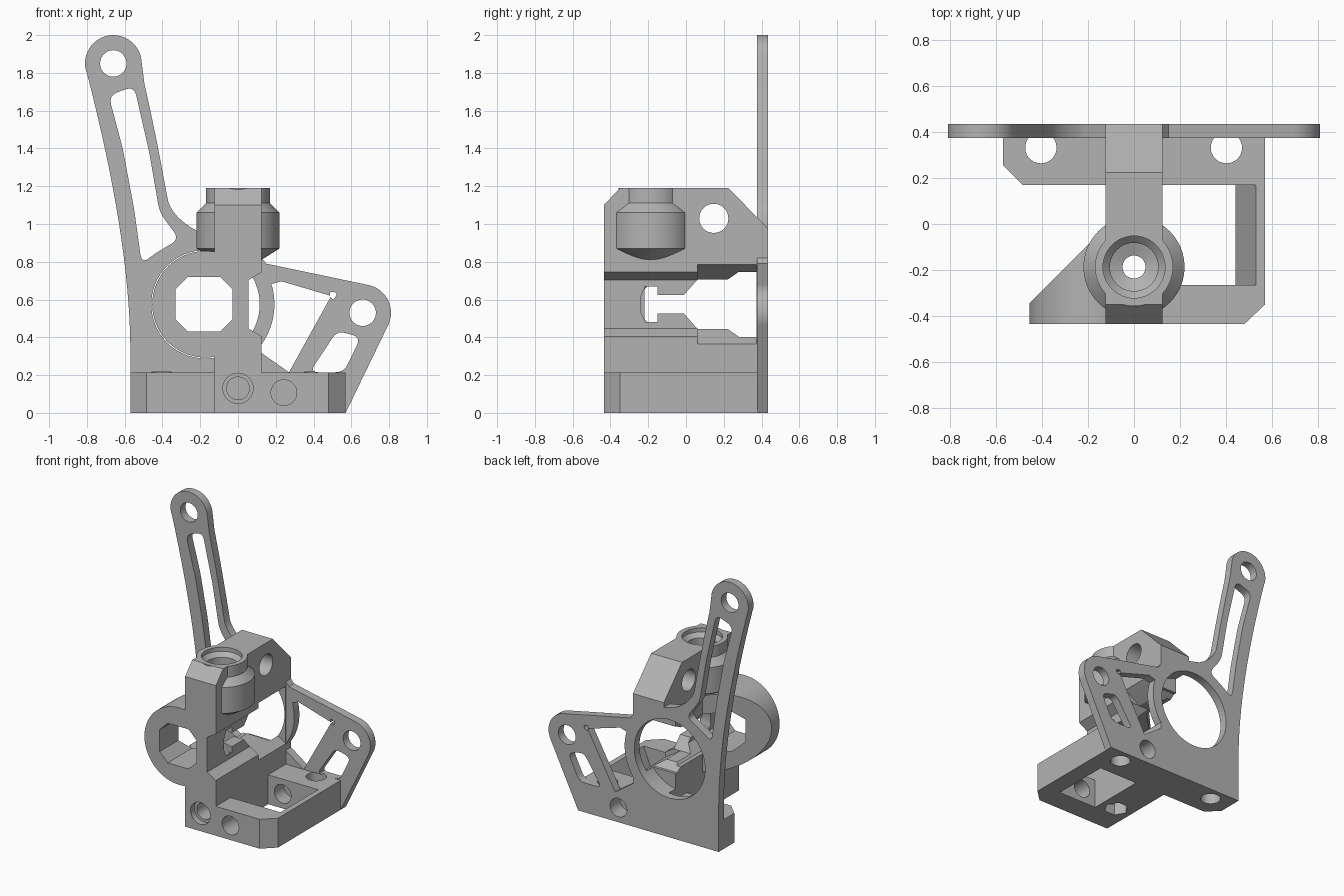
import bpy, bmesh, math

cube = bpy.data.objects.get("Cube")
if cube:
    bpy.data.objects.remove(cube, do_unlink=True)

grey = bpy.data.materials.new("plain grey")
grey.use_nodes = True
grey.diffuse_color = (0.45, 0.45, 0.45, 1)
grey.node_tree.nodes["Principled BSDF"].inputs["Base Color"].default_value = (0.45, 0.45, 0.45, 1)


def finish(bm, name):
    bmesh.ops.recalc_face_normals(bm, faces=bm.faces)
    mesh = bpy.data.meshes.new(name)
    bm.to_mesh(mesh)
    bm.free()
    mesh.materials.append(grey)
    obj = bpy.data.objects.new(name, mesh)
    bpy.context.collection.objects.link(obj)
    return obj


def prism(name, pts, axis, a, b):
    """Extrude a 2D outline along an axis from a to b."""
    place = {"x": lambda p, t: (t, p[0], p[1]),
             "y": lambda p, t: (p[0], t, p[1]),
             "z": lambda p, t: (p[0], p[1], t)}[axis]
    bm = bmesh.new()
    low = [bm.verts.new(place(p, a)) for p in pts]
    high = [bm.verts.new(place(p, b)) for p in pts]
    bm.faces.new(low)
    bm.faces.new(high)
    for i in range(len(pts)):
        j = (i + 1) % len(pts)
        bm.faces.new((low[i], low[j], high[j], high[i]))
    return finish(bm, name)


def arc(cx, cy, r, start=0, end=360, n=48):
    full = abs(end - start) == 360
    steps = n if full else n + 1
    angles = [math.radians(start + (end - start) * i / n) for i in range(steps)]
    return [(cx + r * math.cos(t), cy + r * math.sin(t)) for t in angles]


def lathe(name, cx, cy, profile, n=48):
    """Closed solid of revolution about a vertical axis."""
    bm = bmesh.new()
    rings = [[bm.verts.new((x, y, z)) for x, y in arc(cx, cy, r, n=n)] for r, z in profile]
    for lo, hi in zip(rings, rings[1:]):
        for i in range(n):
            j = (i + 1) % n
            bm.faces.new((lo[i], lo[j], hi[j], hi[i]))
    bm.faces.new(rings[0])
    bm.faces.new(rings[-1])
    return finish(bm, name)


def curve(p, q, r, n=10):
    """Quadratic curve from p to r, pulled towards q."""
    out = []
    for i in range(n + 1):
        t = i / n
        out.append(tuple((1 - t) ** 2 * a + 2 * t * (1 - t) * b + t * t * c
                         for a, b, c in zip(p, q, r)))
    return out


def rounded(pts, d, n=5):
    """Round the corners of an outline."""
    out = []
    for i, q in enumerate(pts):
        ends = []
        for o in (pts[i - 1], pts[(i + 1) % len(pts)]):
            f = min(0.45, d / math.dist(q, o))
            ends.append(tuple(a + (b - a) * f for a, b in zip(q, o)))
        out += curve(ends[0], q, ends[1], n) if n > 1 else ends
    return out


def cut(cutter, *targets):
    cutter.hide_render = True
    for obj in targets:
        mod = obj.modifiers.new("cut", "BOOLEAN")
        mod.operation = "DIFFERENCE"
        mod.solver = "EXACT"
        mod.object = cutter
        bpy.context.view_layer.objects.active = obj
        bpy.ops.object.modifier_apply(modifier=mod.name)
    bpy.data.objects.remove(cutter, do_unlink=True)


HX, HZ = -0.172, 0.575     # drive axis
FY = -0.187                # vertical feed axis

# Base frame with chamfered corners
base = prism("base_frame", [(-0.57, 0.375), (-0.57, 0.255), (-0.485, 0.17), (-0.125, 0.17),
                            (-0.125, -0.435), (0.48, -0.435), (0.57, -0.35), (0.57, 0.375)],
             "z", 0, 0.215)
cut(prism("window", [(0.125, -0.1), (0.4, -0.1), (0.53, 0.215), (0.53, 0.3), (0.125, 0.3)],
          "y", -0.265, 0.17), base)

# Central tower
tower = prism("tower", [(-0.435, 0.215), (-0.435, 1.1), (-0.35, 1.19), (0.225, 1.19),
                        (0.435, 0.975), (0.435, 0.215)], "x", -0.125, 0.125)

# Feed collar around the vertical bore
collar = lathe("feed_collar", 0, FY, [(0.1, 0.795), (0.22, 0.87), (0.22, 1.06),
                                      (0.17, 1.11), (0.17, 1.19)])

# Bearing ring beside the tower, trimmed on a diagonal behind
edge = math.degrees(math.acos((-0.12 - HX) / 0.282))
ring = prism("bearing_ring", arc(HX, HZ, 0.282, edge, 360 - edge), "y", -0.435, 0.1)
cut(prism("diagonal", [(-0.6, -0.49), (0.2, 0.31), (-0.6, 0.31)], "z", 0, 1.2), ring)

# Back plate with two arms
outline = [(-0.57, 0)]
outline += curve((-0.57, 0.35), (-0.575, 0.93), (-0.8, 1.8), 16)
outline += arc(-0.66, 1.85, 0.15, 195, 12, 24)
outline += curve((-0.495, 1.74), (-0.44, 1.5), (-0.385, 1.2), 8)
outline += curve((-0.37, 1.12), (-0.34, 1.03), (-0.22, 0.965), 8)
outline += [(-0.12, 0.94), (0.1, 0.85), (0.15, 0.79)]
outline += arc(0.66, 0.53, 0.15, 78, -27, 20)
outline += [(0.57, 0)]
plate = prism("back_plate", outline, "y", 0.375, 0.435)

# Lightening slots in the plate
arm_slot = [(-0.685, 1.68), (-0.55, 1.73), (-0.47, 1.38), (-0.415, 1.06), (-0.31, 0.92),
            (-0.43, 0.85), (-0.51, 0.79), (-0.55, 1.08), (-0.61, 1.4)]
cut(prism("slot", rounded(arm_slot, 0.05), "y", 0.3, 0.5), plate)
web = arc(HX, HZ, 0.365, -55, 17, 16) + [(0.23, 0.697)] + rounded(
    [(0.48, 0.645), (0.53, 0.635), (0.5, 0.59)], 0.03) + [(0.27, 0.215), (0.06, 0.215)]
web = [p for p in web if p[1] > 0.214]
web = [p for p in web if p != (0.06, 0.215)]
web = [p for p in web if p[0] > 0.1]
cut(prism("slot", web, "y", 0.3, 0.5), plate)
small_slot = [(0.38, 0.215), (0.525, 0.435), (0.65, 0.4), (0.56, 0.215)]
cut(prism("slot", rounded(small_slot, 0.045), "y", 0.3, 0.5), plate)
for x, z in ((-0.66, 1.85), (0.66, 0.53)):
    cut(prism("eyelet", arc(x, z, 0.07), "y", 0.3, 0.5), plate)

# Large round opening at the back
cut(prism("opening", arc(HX, HZ, 0.287, n=64), "y", 0.3, 0.5), plate, tower)

# Octagonal bearing passage
octagon = rounded([(-0.33, 0.43), (-0.03, 0.43), (-0.03, 0.72), (-0.33, 0.72)], 0.065, 1)
cut(prism("passage", octagon, "y", -0.6, 0.36), ring, tower)

# Side pocket in the tower, wider behind
for spread, depth, y0, y1 in ((0, 0.055, -0.6, 0.06), (0.04, 0.0, 0.06, 0.374)):
    half, inner = 0.17 + spread, 0.128
    pocket = [(depth, HZ - inner), (0.125, HZ - half), (0.2, HZ - half - 0.04),
              (0.2, HZ + half + 0.04), (0.125, HZ + half), (depth, HZ + inner)]
    cut(prism("pocket", pocket, "y", y0, y1), tower)

# Stepped opening straight through the tower sides
half_profile = [(-0.24, 0.04), (-0.215, 0.095), (-0.15, 0.095), (-0.15, 0.05), (-0.01, 0.05),
                (0.06, 0.13), (0.22, 0.13), (0.28, 0.172), (0.374, 0.172)]
steps = [(y, HZ + h) for y, h in half_profile] + [(y, HZ - h) for y, h in half_profile[::-1]]
cut(prism("opening", steps, "x", -0.3, 0.3), tower)

# Feed bore with socket at the top and hexagonal recess underneath
cut(lathe("bore", 0, FY, [(0.05, -0.1), (0.05, 1.0), (0.105, 1.02), (0.105, 1.13),
                          (0.135, 1.16), (0.135, 1.25)]), base, tower, collar)
cut(prism("recess", arc(0, FY, 0.085, n=6), "z", -0.1, 0.1), base)

# Pivot hole across the top of the tower
cut(prism("pivot", arc(0.147, 1.03, 0.077), "x", -0.3, 0.3), tower)

# Vertical mounting holes in the rear bar
for x in (-0.405, 0.402):
    cut(prism("mount", arc(x, 0.332, 0.068), "z", -0.1, 0.216), base, plate)

# Fastener holes from front and back, closed in the middle
cut(prism("screw", arc(0.243, 0.107, 0.068), "y", -0.6, 0.28), base)
cut(prism("screw", arc(0.243, 0.107, 0.068), "y", 0.32, 0.5), base, plate)
cut(prism("counterbore", arc(0, 0.13, 0.08), "y", -0.6, -0.39), base)
cut(prism("screw", arc(0, 0.13, 0.06), "y", -0.6, -0.1), base)

# Smooth curved walls, keep hard edges
for obj in (base, tower, collar, ring, plate):
    bpy.ops.object.select_all(action="DESELECT")
    obj.select_set(True)
    bpy.context.view_layer.objects.active = obj
    bpy.ops.object.shade_smooth_by_angle(angle=math.radians(25))
